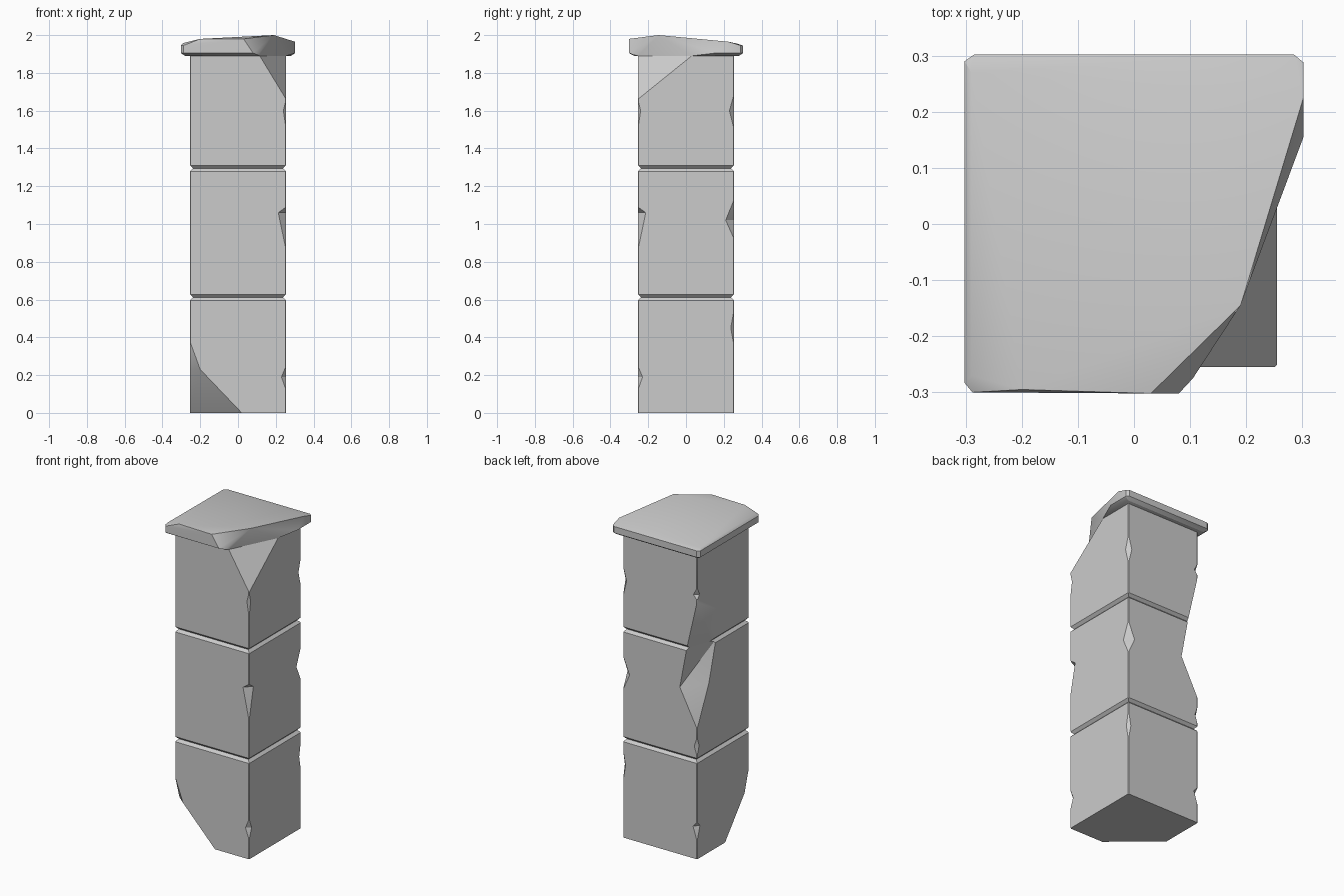
import bpy
import bmesh
from mathutils import Vector

cube = bpy.data.objects.get("Cube")
if cube:
    bpy.data.objects.remove(cube, do_unlink=True)

W = 0.255                     # half width of the shaft
SEAMS = (0, 0.612, 1.295, 1.89)
GROOVE = 0.016

stone = bpy.data.materials.new("grey stone")
stone.use_nodes = True
GREY = (0.6, 0.6, 0.6, 1)
stone.diffuse_color = GREY
stone.node_tree.nodes["Principled BSDF"].inputs["Base Color"].default_value = GREY


def make_object(name, bm):
    bmesh.ops.recalc_face_normals(bm, faces=bm.faces)
    mesh = bpy.data.meshes.new(name)
    bm.to_mesh(mesh)
    bm.free()
    obj = bpy.data.objects.new(name, mesh)
    bpy.context.collection.objects.link(obj)
    mesh.materials.append(stone)
    return obj


def hull(name, points):
    bm = bmesh.new()
    for p in points:
        bm.verts.new(p)
    result = bmesh.ops.convex_hull(bm, input=bm.verts)
    loose = {v for v in result["geom_interior"] if isinstance(v, bmesh.types.BMVert)}
    bmesh.ops.delete(bm, geom=list(loose), context='VERTS')
    return make_object(name, bm)


def slice_corner(bm, a, b, c, corner):
    """Cut off the side of plane a-b-c that holds the corner, and close the cut."""
    a, b, c, corner = map(Vector, (a, b, c, corner))
    normal = (b - a).cross(c - a).normalized()
    if normal.dot(corner - a) < 0:
        normal.negate()
    cut = bmesh.ops.bisect_plane(bm, geom=bm.verts[:] + bm.edges[:] + bm.faces[:],
                                 plane_co=a, plane_no=normal, clear_outer=True)
    edges = [e for e in cut["geom_cut"] if isinstance(e, bmesh.types.BMEdge)]
    bmesh.ops.edgenet_fill(bm, edges=edges)


def block(low, high, grooves, slices=()):
    """Square block with bevelled rims at the given seam heights."""
    bm = bmesh.new()
    bmesh.ops.create_cube(bm, size=1)
    bmesh.ops.scale(bm, vec=(2 * W, 2 * W, high - low), verts=bm.verts)
    bmesh.ops.translate(bm, vec=(0, 0, (low + high) / 2), verts=bm.verts)
    rims = [e for e in bm.edges
            if any(all(abs(v.co.z - g) < 1e-4 for v in e.verts) for g in grooves)]
    bmesh.ops.bevel(bm, geom=rims, offset=GROOVE, segments=1, affect='EDGES')
    uprights = [e for e in bm.edges
                if abs(e.verts[0].co.z - e.verts[1].co.z) > 0.3]
    bmesh.ops.bevel(bm, geom=uprights, offset=0.004, segments=1, affect='EDGES')
    for s in slices:
        slice_corner(bm, *s)
    return bm


def nick(sx, sy, z, up, down, depth):
    """Wedge cutter for a small chip on an upright edge."""
    x, y, d = sx * W, sy * W, depth
    return hull("nick_cutter", [(x, y, z + up), (x, y, z - down),
                                (x - sx * d, y, z), (x, y - sy * d, z),
                                (x + sx * 0.05, y + sy * 0.05, z)])


def carve(obj, cutters):
    for c in cutters:
        c.hide_render = True
        mod = obj.modifiers.new("chip", 'BOOLEAN')
        mod.operation = 'DIFFERENCE'
        mod.solver = 'EXACT'
        mod.object = c
    graph = bpy.context.evaluated_depsgraph_get()
    graph.update()
    carved = bpy.data.meshes.new_from_object(obj.evaluated_get(graph))
    obj.modifiers.clear()
    obj.data = carved
    for c in cutters:
        bpy.data.objects.remove(c, do_unlink=True)


def long_chip():
    """Large hollow break running across the upper seam."""
    return hull("long_chip_cutter", [
        (-W, W, 0.81), (-0.136, W, 1.04), (-W, 0.14, 1.05),
        (-0.185, W, 1.3), (-W, 0.07, 1.3), (-W, W, 1.6), (-0.4, 0.4, 1.2)])


# Shaft blocks, with the broken foot and broken top corner sliced off
foot = (-W, -W, 0)
lower = make_object("lower_block", block(SEAMS[0], SEAMS[1], [SEAMS[1]], [
    ((0.02, -W, 0), (-W, -0.02, 0), (-0.2, -W, 0.23), foot),
    ((-0.2, -W, 0.23), (-W, -0.21, 0.23), (-W, -W, 0.38), foot)]))
middle = make_object("middle_block", block(SEAMS[1], SEAMS[2], SEAMS[1:3]))
upper = make_object("upper_block", block(SEAMS[2], SEAMS[3], [SEAMS[2]], [
    ((0.115, -W, 1.89), (W, 0.03, 1.89), (W, -W, 1.66), (W, -W, 1.89))]))

# Chipped upright edges
carve(lower, [nick(1, -1, 0.19, 0.06, 0.07, 0.025),
              nick(1, 1, 0.45, 0.1, 0.1, 0.018),
              nick(-1, 1, 0.2, 0.03, 0.09, 0.028)])
carve(middle, [nick(1, -1, 1.06, 0.03, 0.2, 0.042),
               nick(1, 1, 1.02, 0.11, 0.1, 0.045),
               nick(-1, 1, 0.7, 0.06, 0.06, 0.02),
               long_chip()])
carve(upper, [nick(1, -1, 1.6, 0.06, 0.1, 0.015),
              nick(1, 1, 1.6, 0.09, 0.1, 0.025),
              nick(-1, 1, 1.64, 0.05, 0.03, 0.025),
              long_chip()])

# Cap slab with a broken front corner
rim = [(-0.302, -0.283), (-0.288, -0.3), (-0.302, 0.29), (-0.285, 0.302),
       (0.285, 0.302), (0.302, 0.288)]
points = [(x, y, 1.905) for x, y in rim] + [(x, y, 1.945) for x, y in rim]
points += [(x, y, 1.89) for x, y in ((-0.28, -0.275), (-0.28, 0.28), (0.28, 0.28),
                                     (0.115, -0.255), (0.255, 0.03))]
points += [(0.08, -0.302, 1.905), (0.105, -0.275, 1.895), (0.302, 0.155, 1.905),
           (0.302, 0.225, 1.965), (0.19, -0.145, 2.0), (0.03, -0.302, 1.98),
           (-0.2, -0.295, 1.98), (-0.29, -0.27, 1.958), (-0.29, 0.27, 1.955)]
cap = hull("cap_slab", points)

# Soft shading that keeps the stone edges crisp
for obj in (lower, middle, upper, cap):
    bpy.ops.object.select_all(action='DESELECT')
    obj.select_set(True)
    bpy.context.view_layer.objects.active = obj
    bpy.ops.object.shade_smooth_by_angle(angle=0.5)
